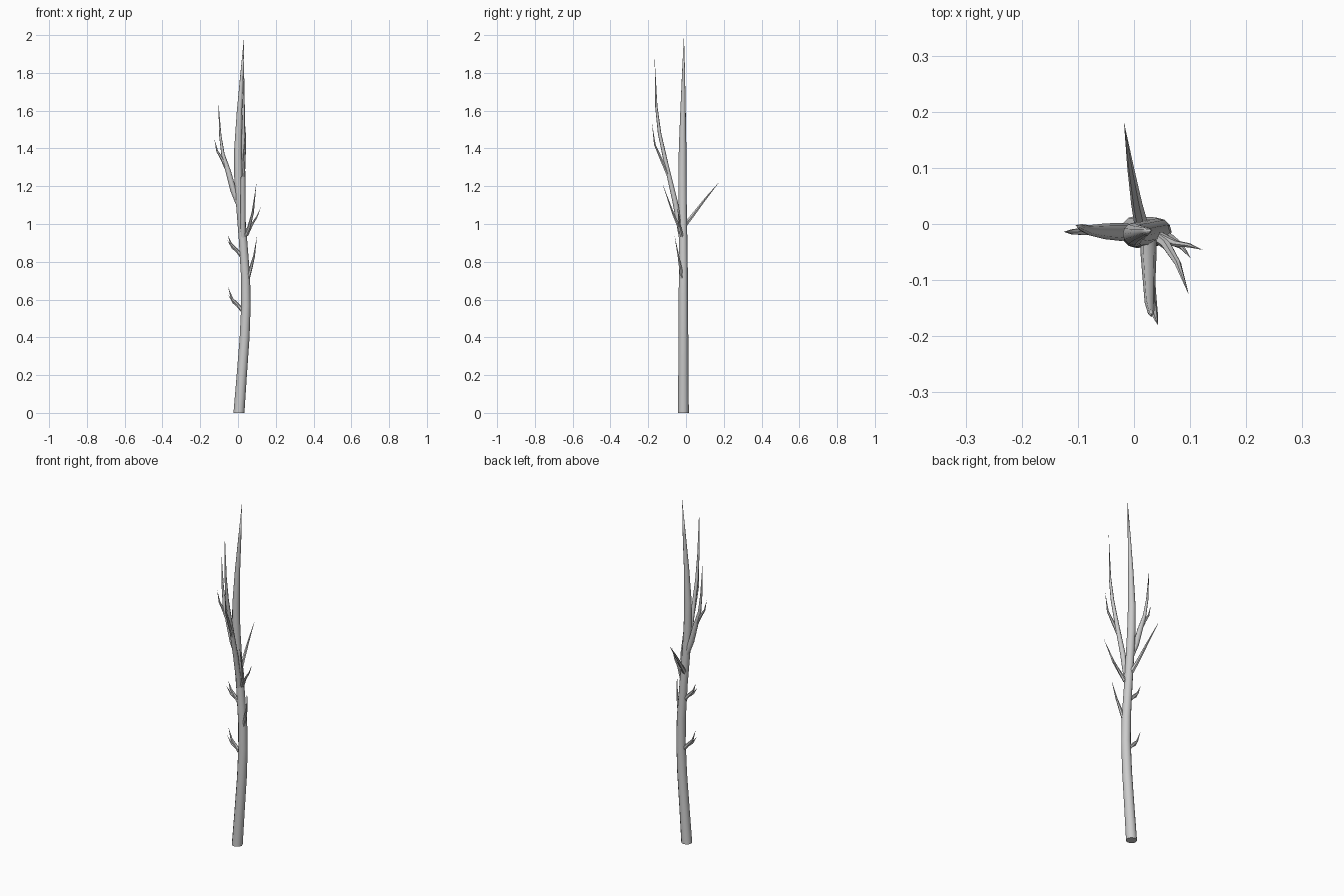
import bpy, bmesh, math
from mathutils import Vector


def limb(name, pts, sides, flat_base=False):
    """Tapered tube through (x, y, z, radius) points, ending in a point."""
    P = [Vector(p[:3]) for p in pts]
    bm = bmesh.new()
    rings = []
    for i, c in enumerate(P[:-1]):
        t = (P[i + 1] - P[max(i - 1, 0)]).normalized()
        if flat_base and i == 0:
            t = Vector((0, 0, 1))
        u = (Vector((1, 0, 0)) - t * t.x).normalized()
        v = t.cross(u)
        r = pts[i][3]
        ring = []
        for k in range(sides):
            a = 2 * math.pi * k / sides
            ring.append(bm.verts.new(c + r * (math.cos(a) * u + math.sin(a) * v)))
        rings.append(ring)
    tip = bm.verts.new(P[-1])
    for k in range(sides):
        n = (k + 1) % sides
        for a, b in zip(rings, rings[1:]):
            bm.faces.new((a[k], a[n], b[n], b[k]))
        bm.faces.new((rings[-1][k], rings[-1][n], tip))
    bm.faces.new(rings[0][::-1])
    me = bpy.data.meshes.new(name)
    bm.to_mesh(me)
    bm.free()
    ob = bpy.data.objects.new(name, me)
    bpy.context.collection.objects.link(ob)
    bpy.context.view_layer.objects.active = ob
    ob.select_set(True)
    bpy.ops.object.shade_smooth_by_angle(angle=math.radians(50))
    ob.select_set(False)


# Gently curved trunk
limb("trunk", [
    (0.005, -0.014, 0, 0.029), (0.02, -0.014, 0.2, 0.027),
    (0.035, -0.014, 0.4, 0.026), (0.042, -0.014, 0.57, 0.025),
    (0.040, -0.014, 0.72, 0.024), (0.026, -0.015, 0.92, 0.022),
    (0.012, -0.018, 1.1, 0.022), (0.002, -0.019, 1.25, 0.022),
    (0.000, -0.018, 1.4, 0.020), (0.008, -0.016, 1.6, 0.014),
    (0.021, -0.013, 1.8, 0.008), (0.033, -0.011, 2.0, 0)], 12, True)

# Big left branch and its fork
limb("left_branch", [
    (0.005, -0.015, 1.10, 0.014), (-0.025, -0.014, 1.18, 0.016),
    (-0.052, -0.013, 1.28, 0.014), (-0.08, -0.011, 1.37, 0.009),
    (-0.094, -0.006, 1.47, 0.006), (-0.104, -0.002, 1.65, 0)], 8)
limb("left_branch_fork", [
    (-0.06, -0.012, 1.29, 0.009), (-0.085, -0.013, 1.345, 0.008),
    (-0.11, -0.014, 1.385, 0.005), (-0.125, -0.014, 1.45, 0)], 6)

# Big front branch and its fork
limb("front_branch", [
    (0.026, -0.022, 0.92, 0.014), (0.026, -0.058, 1.12, 0.014),
    (0.027, -0.105, 1.32, 0.011), (0.028, -0.14, 1.48, 0.009),
    (0.030, -0.157, 1.62, 0.006), (0.031, -0.166, 1.88, 0)], 8)
limb("front_branch_fork", [
    (0.027, -0.09, 1.25, 0.010), (0.032, -0.13, 1.34, 0.008),
    (0.038, -0.165, 1.42, 0.005), (0.043, -0.181, 1.54, 0)], 6)

# Back branch
limb("back_branch", [
    (0.015, -0.01, 0.99, 0.013), (0.005, 0.035, 1.045, 0.010),
    (-0.006, 0.10, 1.13, 0.006), (-0.018, 0.182, 1.23, 0)], 6)

# Upper right pair
limb("right_upper_branch", [
    (0.03, -0.016, 0.92, 0.010), (0.057, -0.036, 0.98, 0.009),
    (0.078, -0.07, 1.06, 0.006), (0.098, -0.127, 1.22, 0)], 6)
limb("right_upper_fork", [
    (0.045, -0.022, 0.94, 0.009), (0.075, -0.035, 1.0, 0.006),
    (0.098, -0.038, 1.035, 0.004), (0.122, -0.046, 1.09, 0)], 6)

# Lower right twig
limb("right_lower_twig", [
    (0.05, -0.02, 0.70, 0.010), (0.066, -0.028, 0.76, 0.009),
    (0.085, -0.04, 0.83, 0.005), (0.101, -0.061, 0.94, 0)], 6)

# Left twigs, each with a short fork
for name, x, z, dz in (("left_middle", 0.02, 0.83, 0.11), ("left_lower", 0.025, 0.54, 0.13)):
    limb(name + "_twig", [
        (x, -0.016, z, 0.011), (x - 0.03, -0.015, z + 0.035, 0.009),
        (x - 0.057, -0.014, z + 0.065, 0.006), (-0.054, -0.012, z + dz, 0)], 6)
    limb(name + "_fork", [
        (x - 0.02, -0.016, z + 0.022, 0.008), (x - 0.05, -0.022, z + 0.043, 0.005),
        (x - 0.077, -0.026, z + 0.085, 0)], 5)
